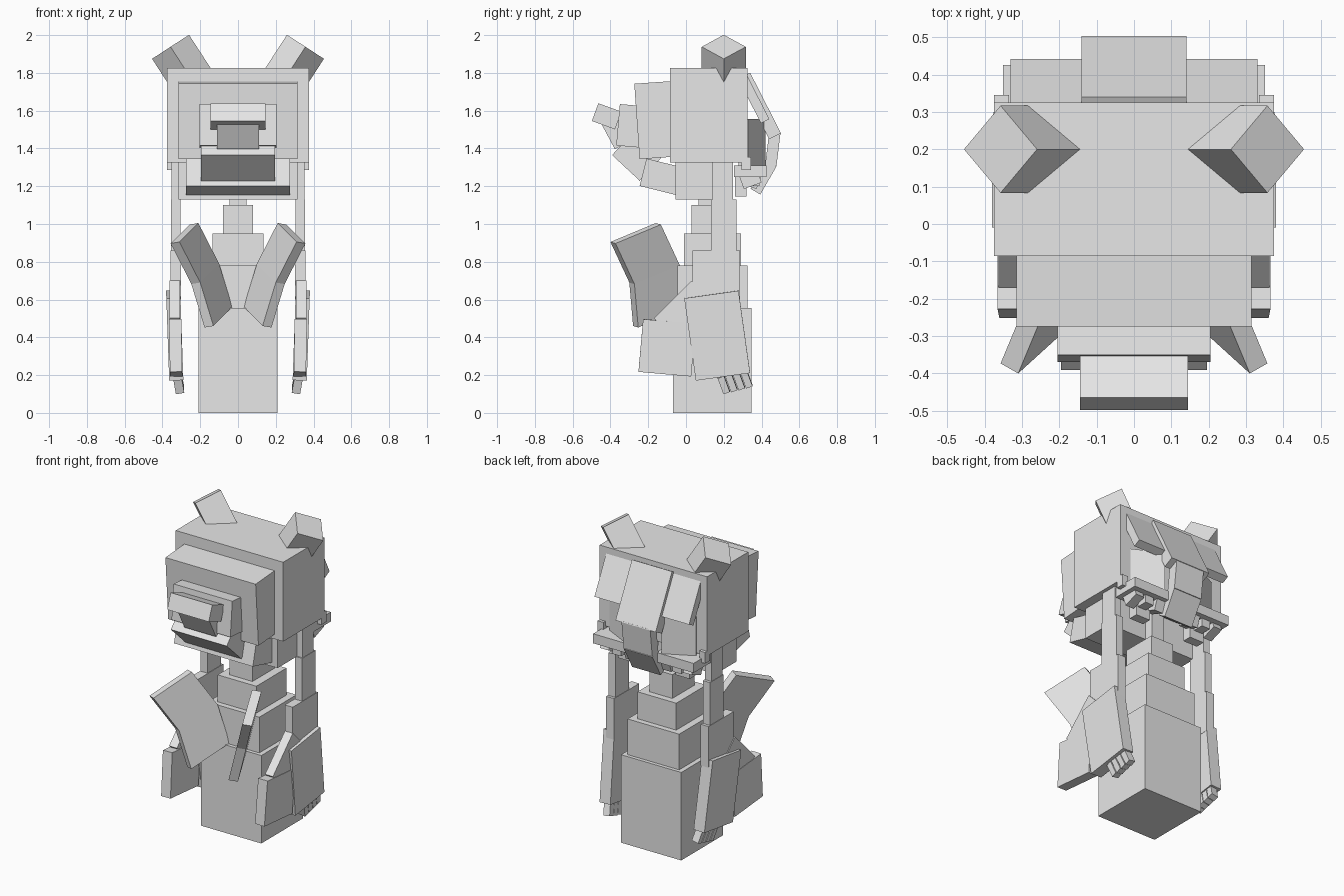
import bpy
import bmesh
from math import radians
from mathutils import Matrix, Vector

cube = bpy.data.objects.get("Cube")
if cube:
    bpy.data.objects.remove(cube, do_unlink=True)

COLOUR = (.8, .8, .8, 1)
grey = bpy.data.materials.new("plain_grey")
grey.use_nodes = True
grey.diffuse_color = COLOUR
grey.node_tree.nodes["Principled BSDF"].inputs["Base Color"].default_value = COLOUR


def add_cube(name, matrix):
    """Unit cube shaped by a matrix."""
    bm = bmesh.new()
    bmesh.ops.create_cube(bm, size=1, matrix=matrix)
    bmesh.ops.recalc_face_normals(bm, faces=bm.faces)
    mesh = bpy.data.meshes.new(name)
    bm.to_mesh(mesh)
    bm.free()
    mesh.materials.append(grey)
    bpy.context.collection.objects.link(bpy.data.objects.new(name, mesh))


def add_pair(name, matrix):
    """The left part and its mirror image."""
    add_cube("left_" + name, matrix)
    add_cube("right_" + name, Matrix.Diagonal((-1, 1, 1, 1)) @ matrix)


def block(name, width, depth, height, y, z, x=0, tilt=0, lean=0, spin=0):
    """Box about its centre; any box off the middle is mirrored."""
    matrix = (Matrix.Translation((x, y, z))
              @ Matrix.Rotation(radians(lean), 4, "Y")
              @ Matrix.Rotation(radians(tilt), 4, "X")
              @ Matrix.Rotation(radians(spin), 4, "Z")
              @ Matrix.Diagonal((width, depth, height, 1)))
    if x:
        add_pair(name, matrix)
    else:
        add_cube(name, matrix)


def plate(name, corner, across, along, thick):
    """Slanted mirrored plate spanned by three edges from a corner."""
    matrix = Matrix((across, along, thick)).transposed().to_4x4()
    matrix.translation = corner + (across + along + thick) / 2
    add_pair(name, matrix)


# Stepped body and neck, each step standing on the one below
base = 0
for name, width, depth, top in (("lower_body", .42, .415, .555),
                                ("middle_body", .36, .37, .78),
                                ("upper_body", .27, .3, .95),
                                ("neck", .16, .22, 1.1),
                                ("neck_top", .09, .15, 1.34)):
    block(name, width, depth, top - base, y=.14, z=(top + base) / 2)
    base = top

# Head and stepped snout
block("head", width=.75, depth=.41, height=.5, y=.12, z=1.575)
block("face_block", width=.63, depth=.2, height=.4, y=-.16, z=1.55, tilt=4)
block("snout", width=.41, depth=.12, height=.22, y=-.3, z=1.52, tilt=-5)
block("nose", width=.29, depth=.13, height=.1, y=-.42, z=1.57, tilt=-20)
block("nose_base", width=.22, depth=.1, height=.16, y=-.37, z=1.49, tilt=28)

# Lower jaw
block("jaw_front", width=.39, depth=.2, height=.2, y=-.25, z=1.37, tilt=47)
block("jaw_middle", width=.55, depth=.2, height=.15, y=-.13, z=1.25, tilt=-14)
block("jaw_back", width=.63, depth=.21, height=.2, y=.05, z=1.23)

# Ears stand on edge and lean outward, sunk into the head
block("ear", width=.165, depth=.165, height=.21, x=.3, y=.2, z=1.85, lean=33, spin=45)

# Hair flaps on the back of the head
block("back_flap", width=.28, depth=.07, height=.36, y=.39, z=1.625, tilt=27)
block("back_side_flap", width=.19, depth=.05, height=.26, x=.235, y=.36, z=1.66, tilt=27)
block("back_lock", width=.2, depth=.06, height=.18, y=.46, z=1.4, tilt=-7)
block("back_lock_tip", width=.2, depth=.06, height=.17, y=.41, z=1.245, tilt=-30)
block("nape_panel", width=.2, depth=.06, height=.27, x=.2, y=.35, z=1.42, spin=-27)

# Ragged fringe under the back of the head
block("fringe", width=.26, depth=.17, height=.06, x=.22, y=.34, z=1.28)
for i in range(3):
    block(f"fringe_tip_{i}", width=.06, depth=.1, height=.08,
          x=.13 + .08 * i, y=.34, z=1.24, tilt=20 * (i - 1))
block("nape_tuft", width=.1, depth=.06, height=.15, x=.2, y=.29, z=1.22)
block("cheek_tuft", width=.04, depth=.05, height=.07, x=.355, y=.32, z=1.32)

# Straps hanging from the head
block("upper_strap", width=.045, depth=.11, height=.22, x=.33, y=.195, z=1.22)
block("middle_strap", width=.05, depth=.135, height=.27, x=.33, y=.2, z=.995)

# Flat arms
block("upper_arm", width=.055, depth=.25, height=.26, x=.33, y=.16, z=.73)
block("arm_slope", width=.055, depth=.28, height=.2, x=.335, y=0, z=.53, tilt=45)
block("forearm", width=.075, depth=.29, height=.44, x=.335, y=.165, z=.41, tilt=8, lean=2)
block("front_arm", width=.065, depth=.28, height=.28, x=.33, y=-.1, z=.345, tilt=-5, lean=1)

# Short fingers under each forearm
for i in range(4):
    block(f"finger_{i}", width=.045, depth=.036, height=.09,
          x=.315, y=.2 + .04 * i, z=.15 + .01 * i, tilt=20, lean=10)

# Bent plates in front of the chest share one folded edge
fold = Vector((.2, -.3, .69))
across = Vector((-.1, .24, .1))
thick = Vector((.047, .027, -.008))
plate("upper_plate", fold, across, Vector((.11, -.1, .215)), thick)
plate("lower_plate", fold, across, Vector((-.07, .02, -.23)), thick)
